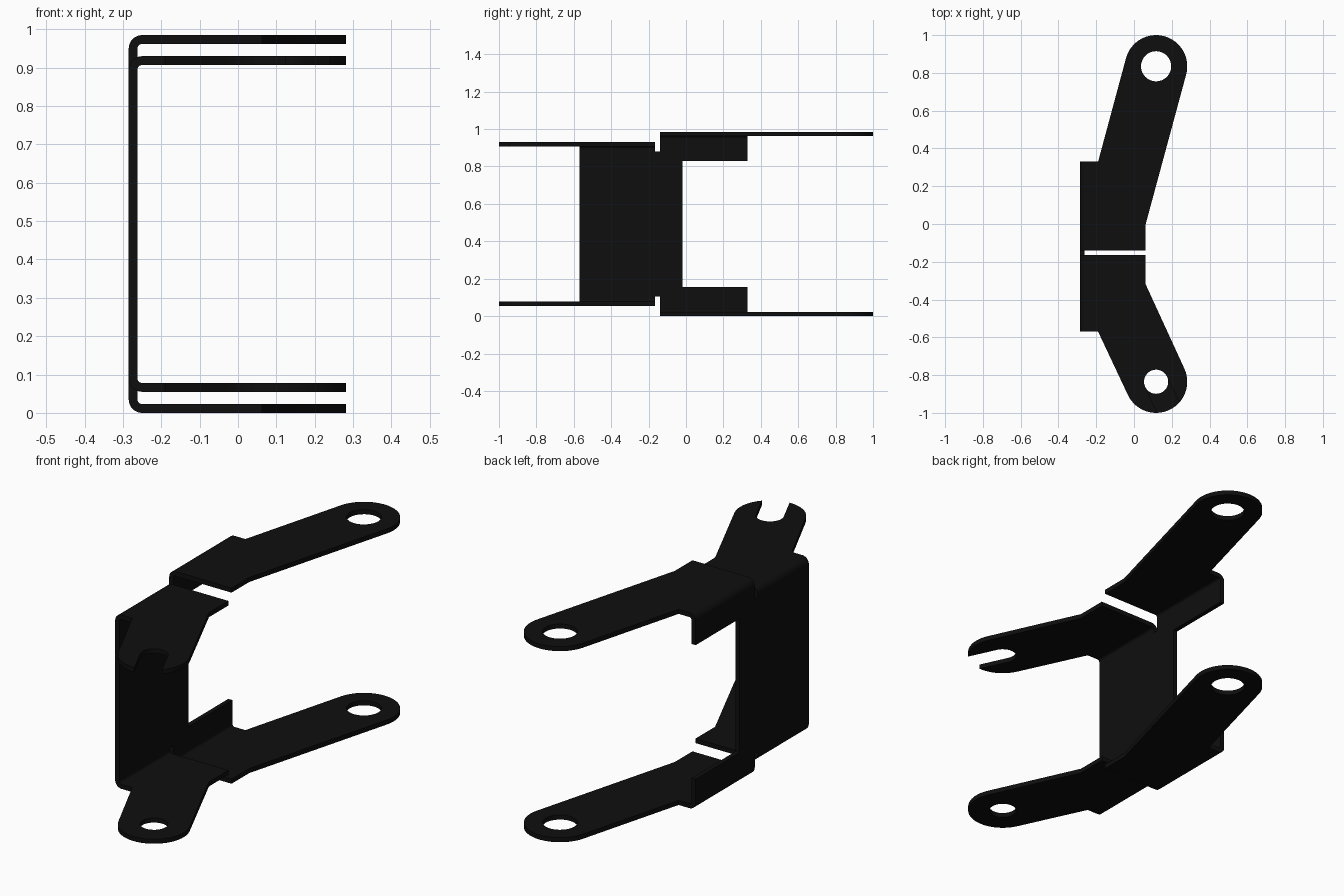
import bpy, bmesh
from math import cos, sin, radians, asin, degrees
from mathutils import Vector

if "Cube" in bpy.data.objects:
    bpy.data.objects.remove(bpy.data.objects["Cube"])

H = 0.985      # total height
T = 0.023      # sheet thickness
R = 0.035      # outer bend radius
X0 = -0.285    # outer face of the wall
XB = X0 + R    # where the flat flange starts
TIP, TIP_R = 0.117, 0.165

black = bpy.data.materials.new("black_coating")
black.use_nodes = True
black.diffuse_color = (0.0045, 0.0045, 0.0045, 1)
black.node_tree.nodes["Principled BSDF"].inputs["Base Color"].default_value = (0.0045, 0.0045, 0.0045, 1)


def arc(cx, cy, r, a0, a1, n):
    """Points on an arc, angles in degrees, both ends included."""
    return [(cx + r * cos(radians(a0 + (a1 - a0) * i / n)),
             cy + r * sin(radians(a0 + (a1 - a0) * i / n))) for i in range(n + 1)]


def add_prism(bm, loops, place, depth):
    """Fill 2D loops (outline plus holes), put them in space and extrude by depth."""
    edges = []
    for loop in loops:
        vs = [bm.verts.new(place(*p)) for p in loop]
        edges += [bm.edges.new((vs[i - 1], vs[i])) for i in range(len(vs))]
    fill = bmesh.ops.triangle_fill(bm, edges=edges, use_beauty=True, use_dissolve=False)
    faces = [g for g in fill["geom"] if isinstance(g, bmesh.types.BMFace)]
    ext = bmesh.ops.extrude_face_region(bm, geom=faces, use_keep_orig=True)
    moved = [g for g in ext["geom"] if isinstance(g, bmesh.types.BMVert)]
    bmesh.ops.translate(bm, verts=moved, vec=Vector(depth))


def finish(bm, name):
    bmesh.ops.recalc_face_normals(bm, faces=bm.faces)
    mesh = bpy.data.meshes.new(name)
    bm.to_mesh(mesh)
    bm.free()
    mesh.materials.append(black)
    ob = bpy.data.objects.new(name, mesh)
    bpy.context.collection.objects.link(ob)
    bpy.ops.object.select_all(action='DESELECT')
    ob.select_set(True)
    bpy.context.view_layer.objects.active = ob
    bpy.ops.object.shade_smooth_by_angle(angle=radians(35))


def flange(name, outline, y0, y1, top, upper, hole=None):
    """Flat arm plus the rounded bend that joins it to the wall."""
    bm = bmesh.new()
    flip = (lambda z: z) if upper else (lambda z: H - z)
    s = 1 if upper else -1
    loops = [outline] + ([hole] if hole else [])
    add_prism(bm, loops, lambda x, y: (x, y, flip(top - T)), (0, 0, s * T))
    bend = arc(XB, top - R, R, 90, 180, 8) + arc(XB, top - R, R - T, 180, 90, 8)
    add_prism(bm, [bend], lambda x, z: (x, y0, flip(z)), (0, y1 - y0, 0))
    finish(bm, name)


# Back arms, with a round hole in each
back = [(XB, 0.33), (XB, -0.14), (0.062, -0.14), (0.062, 0.0)] \
    + arc(TIP, 0.835, TIP_R, -15, 165, 32) + [(-0.19, 0.33)]
back_hole = arc(TIP, 0.835, 0.08, 0, 348.75, 31)
# Front arms: the lower has a round hole, the upper a slot open at its tip
FR = 0.064
front_start = [(-0.19, -0.57), (XB, -0.57), (XB, -0.165), (0.062, -0.165), (0.062, -0.32)][::-1]
front = arc(TIP, -0.835, TIP_R, -155, 25, 32) + front_start
front_hole = arc(TIP, -0.835, FR, 0, 348.75, 31)
half = degrees(asin(FR / TIP_R))
slotted = arc(TIP, -0.835, TIP_R, -155, -65 - half, 12) \
    + arc(TIP, -0.835, FR, -155, -335, 16) \
    + arc(TIP, -0.835, TIP_R, -65 + half, 25, 12) + front_start

for upper, word in ((True, "upper"), (False, "lower")):
    flange(word + "_back_arm", back, -0.14, 0.33, H, upper, back_hole)
    flange(word + "_front_arm", slotted if upper else front, -0.57, -0.165, 0.93, upper,
           None if upper else front_hole)

# Upright wall with relief notches and the side tabs of the back arms
top_half = [(-0.57, 0.93 - R), (-0.165, 0.93 - R), (-0.165, 0.879), (-0.14, 0.879),
            (-0.14, H - R), (0.33, H - R), (0.33, 0.83), (-0.02, 0.83)]
outline = top_half + [(y, H - z) for y, z in reversed(top_half)]
wall = bmesh.new()
add_prism(wall, [outline], lambda y, z: (X0, y, z), (T, 0, 0))
finish(wall, "wall")
